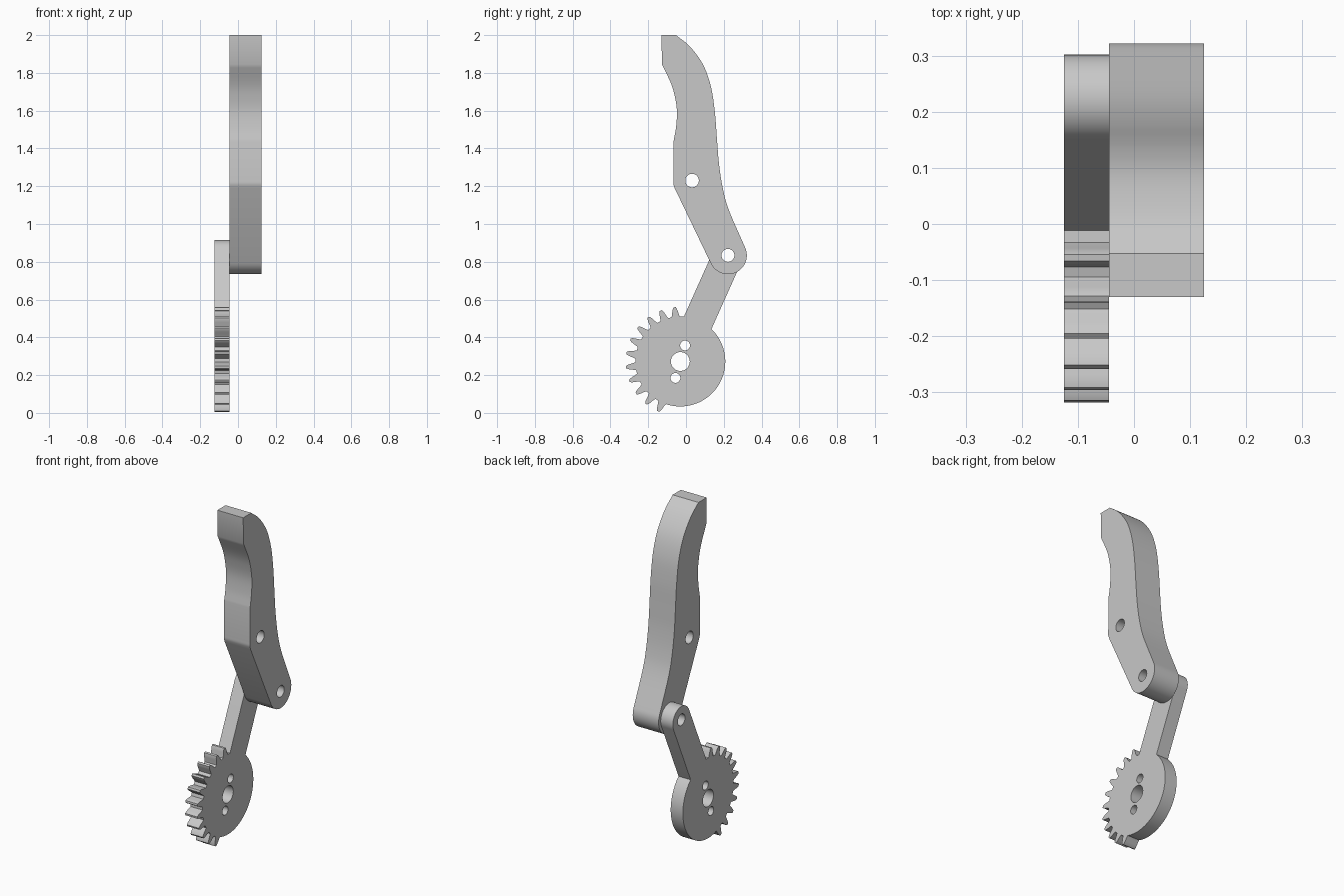
import bpy, bmesh
from math import sin, cos, radians, asin, atan2, degrees, pi
from mathutils import Vector

if "Cube" in bpy.data.objects:
    bpy.data.objects.remove(bpy.data.objects["Cube"])

grey = bpy.data.materials.new("plain grey")
grey.use_nodes = True
grey.diffuse_color = (0.58, 0.58, 0.58, 1)
grey.node_tree.nodes["Principled BSDF"].inputs["Base Color"].default_value = grey.diffuse_color


def polar(c, r, deg):
    return Vector((c[0] + r * cos(radians(deg)), c[1] + r * sin(radians(deg))))


def arc(c, r, a0, a1, step=4):
    n = max(2, round(abs(a1 - a0) / step))
    return [polar(c, r, a0 + (a1 - a0) * i / n) for i in range(n + 1)]


def smooth_path(pts, n=6):
    """Catmull-Rom curve through the points."""
    p = [Vector(q) for q in pts]
    p = [2 * p[0] - p[1]] + p + [2 * p[-1] - p[-2]]
    out = []
    for a, b, c, d in zip(p, p[1:], p[2:], p[3:]):
        for i in range(n):
            t = i / n
            out.append(0.5 * (2 * b + (c - a) * t + (2 * a - 5 * b + 4 * c - d) * t ** 2
                              + (3 * b - a - 3 * c + d) * t ** 3))
    return out + [p[-2]]


def plate(name, outline, holes, x0, x1):
    """Side profile with round holes, extruded from x0 to x1."""
    curve = bpy.data.curves.new(name, "CURVE")
    curve.dimensions, curve.fill_mode = "2D", "BOTH"
    curve.extrude = (x1 - x0) / 2
    for loop in [outline] + [arc(c, r, 0, 360, 10)[:-1] for c, r in holes]:
        s = curve.splines.new("POLY")
        s.points.add(len(loop) - 1)
        for pt, q in zip(s.points, loop):
            pt.co = (q[0], q[1], 0, 1)
        s.use_cyclic_u = True
    ob = bpy.data.objects.new(name, curve)
    bpy.context.collection.objects.link(ob)
    ob.location.x = (x0 + x1) / 2
    ob.rotation_euler = (pi / 2, 0, pi / 2)
    bpy.ops.object.select_all(action="DESELECT")
    ob.select_set(True)
    bpy.context.view_layer.objects.active = ob
    bpy.ops.object.convert(target="MESH")
    ob = bpy.context.object
    # Weld the caps to the walls
    bm = bmesh.new()
    bm.from_mesh(ob.data)
    bmesh.ops.remove_doubles(bm, verts=bm.verts, dist=0.0001)
    bmesh.ops.recalc_face_normals(bm, faces=bm.faces)
    bm.to_mesh(ob.data)
    bm.free()
    ob.data.materials.clear()
    ob.data.materials.append(grey)
    bpy.ops.object.shade_smooth_by_angle(angle=radians(25))


hub, pivot = (-0.03, 0.272), (0.222, 0.834)
pin_r = 0.034

# Gear sector with crank arm
root, arm_r = 0.238, 0.08
axis = degrees(atan2(pivot[1] - hub[1], pivot[0] - hub[0]))
spread = degrees(asin(arm_r / root))
tooth = [(root, 5.3), (0.252, 4), (0.268, 3.1), (0.281, 2.1), (0.289, 1.1)]
gear = arc(pivot, arm_r, axis - 90, axis + 90, 8)
gear.append(polar(hub, root, axis + spread))
for i in range(11):
    mid = 96 + 15 * i
    gear += [polar(hub, r, mid - h) for r, h in tooth]
    gear += [polar(hub, r, mid + h) for r, h in reversed(tooth)]
gear += arc(hub, root, 254, 360 + axis - spread)
plate("gear_crank", gear,
      [(hub, 0.05), ((-0.005, 0.357), 0.026), ((-0.056, 0.185), 0.026), (pivot, pin_r)],
      -0.125, -0.045)

# Curved gripper finger
finger = arc(pivot, 0.1, 205, 385, 6)
finger += smooth_path([(0.302, 0.9), (0.228, 1.071), (0.196, 1.183), (0.175, 1.315),
                       (0.164, 1.447), (0.153, 1.59), (0.132, 1.727), (0.09, 1.844),
                       (0.021, 1.939), (-0.053, 2.0)])
finger.append(Vector((-0.13, 2.0)))
finger += smooth_path([(-0.127, 1.845), (-0.079, 1.743), (-0.058, 1.67), (-0.048, 1.595),
                       (-0.053, 1.51), (-0.066, 1.437)])
finger += smooth_path([(-0.067, 1.235), (-0.067, 1.212), (-0.06, 1.19)], 3)
plate("gripper_finger", finger, [(pivot, pin_r), ((0.032, 1.23), 0.036)], -0.045, 0.125)
